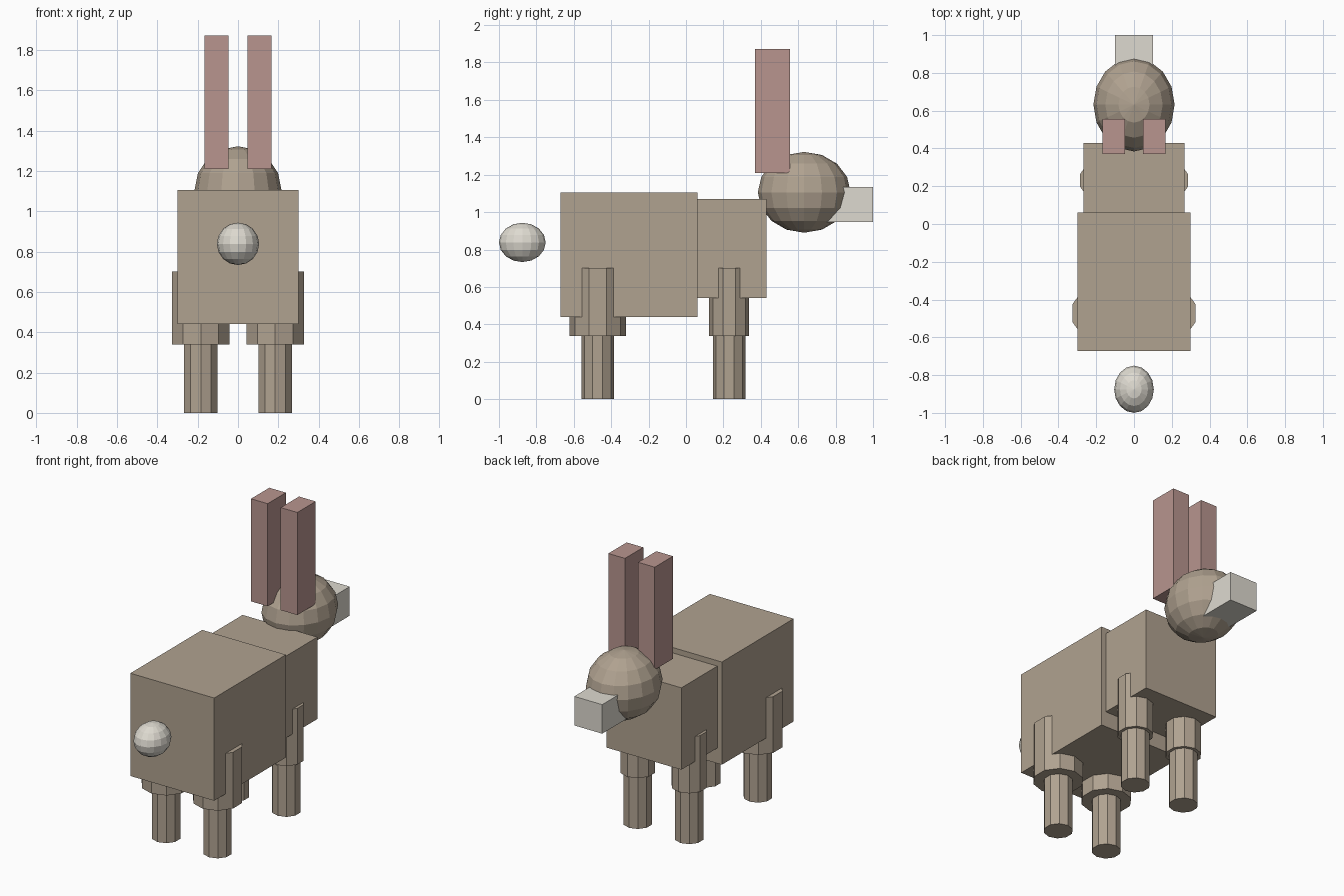
import bpy
import math

if "Cube" in bpy.data.objects:
    bpy.data.objects.remove(bpy.data.objects["Cube"])


def material(name, rgb):
    m = bpy.data.materials.new(name)
    m.diffuse_color = (*rgb, 1)
    m.use_nodes = True
    m.node_tree.nodes["Principled BSDF"].inputs["Base Color"].default_value = m.diffuse_color
    return m


brown = material("brown fur", (0.434, 0.361, 0.279))
pink = material("dusty pink", (0.479, 0.301, 0.275))
pale = material("pale grey", (0.730, 0.701, 0.631))


def finish(name, mat):
    ob = bpy.context.object
    ob.name = name
    ob.data.materials.append(mat)
    bpy.ops.object.transform_apply(location=False, rotation=True, scale=True)
    return ob


def box(name, mat, x, y, z):
    """Box from its (min, max) range on each axis."""
    ranges = (x, y, z)
    bpy.ops.mesh.primitive_cube_add(size=1, location=[(a + b) / 2 for a, b in ranges])
    bpy.context.object.scale = [b - a for a, b in ranges]
    return finish(name, mat)


def ball(name, mat, centre, radii):
    bpy.ops.mesh.primitive_uv_sphere_add(segments=16, ring_count=8, radius=1, location=centre)
    bpy.context.object.scale = radii
    return finish(name, mat)


def post(name, mat, x, y, z, radius):
    """Upright ten-sided post with corners on the y axis."""
    bpy.ops.mesh.primitive_cylinder_add(
        vertices=10, radius=radius, depth=z[1] - z[0],
        location=(x, y, sum(z) / 2), rotation=(0, 0, math.pi / 2))
    bpy.context.object.rotation_euler.z = 0 
    return finish(name, mat)


# Body
box("rump", brown, (-0.30, 0.30), (-0.672, 0.062), (0.44, 1.105))
box("chest", brown, (-0.268, 0.268), (0.062, 0.43), (0.54, 1.07))

# Head, muzzle and tail
ball("head", brown, (0, 0.632, 1.106), (0.215, 0.248, 0.216))
box("muzzle", pale, (-0.10, 0.10), (0.75, 1.0), (0.946, 1.134))
ball("tail", pale, (0, -0.875, 0.838), (0.105, 0.125, 0.105))

# Ears and legs, one on each side
for side, s in (("left", -1), ("right", 1)):
    box(side + "_ear", pink, sorted((s * 0.047, s * 0.166)), (0.37, 0.557), (1.208, 1.872))
    for place, y, thigh in (("hind", -0.472, 0.150), ("front", 0.231, 0.107)):
        post(f"{side}_{place}_upper_leg", brown, s * 0.184, y, (0.338, 0.702), thigh)
        post(f"{side}_{place}_lower_leg", brown, s * 0.184, y, (0, 0.338), 0.087)
